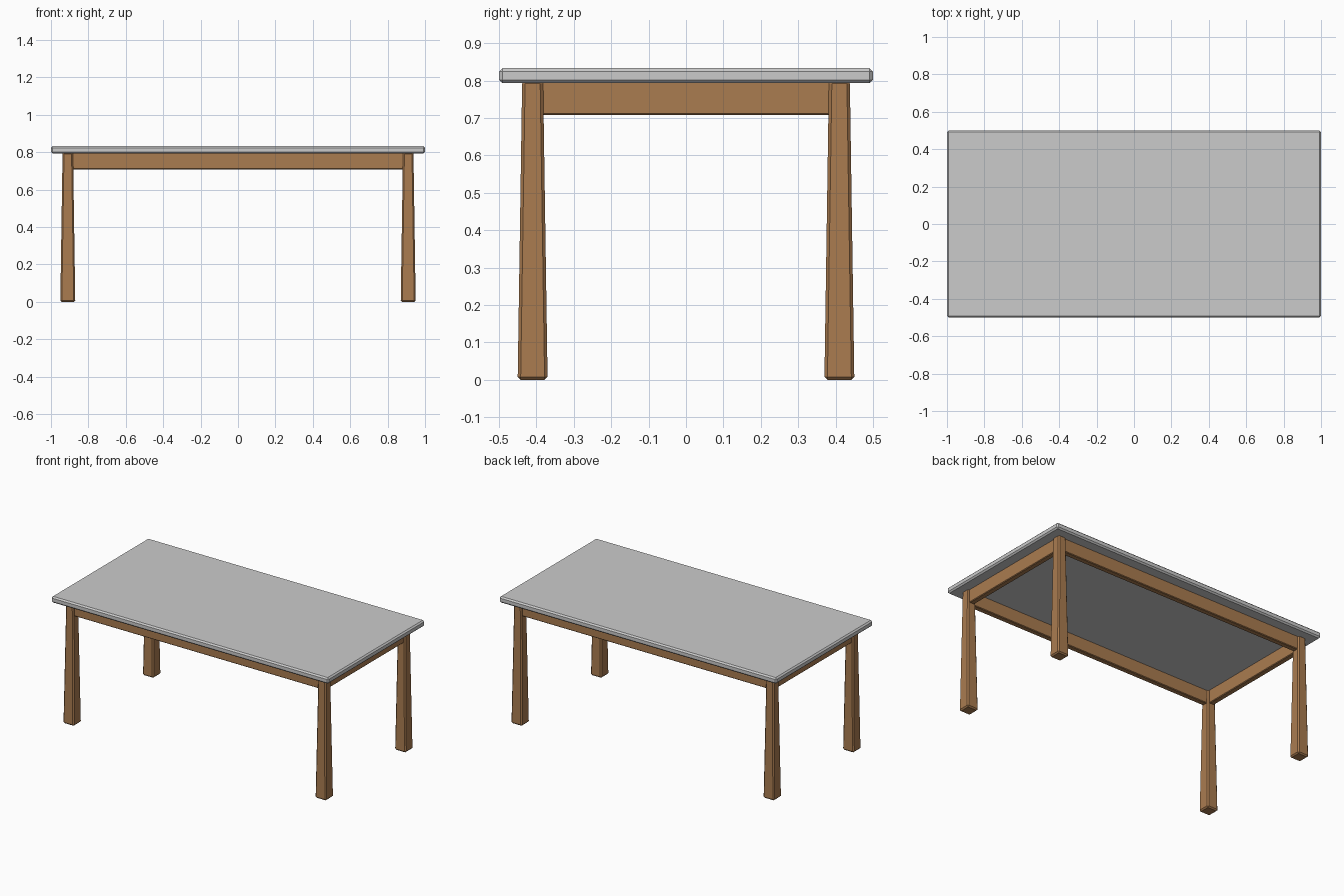
import bpy, bmesh

if "Cube" in bpy.data.objects:
    bpy.data.objects.remove(bpy.data.objects["Cube"])

wood = bpy.data.materials.new("wood")
wood.diffuse_color = (0.40, 0.20, 0.08, 1)
wood.use_nodes = True
wood.node_tree.nodes["Principled BSDF"].inputs["Base Color"].default_value = wood.diffuse_color


def block(name, loc, size, bevel, mat=None, taper=1.0):
    """Chamfered box; taper scales the top end."""
    bm = bmesh.new()
    bmesh.ops.create_cube(bm, size=1)
    for v in bm.verts:
        k = taper if v.co.z > 0 else 1.0
        v.co = (v.co.x * size[0] * k, v.co.y * size[1] * k, v.co.z * size[2])
    bmesh.ops.bevel(bm, geom=bm.edges[:], offset=bevel, segments=1,
                    affect='EDGES', profile=0.5)
    mesh = bpy.data.meshes.new(name)
    bm.to_mesh(mesh)
    bm.free()
    if mat:
        mesh.materials.append(mat)
    ob = bpy.data.objects.new(name, mesh)
    ob.location = loc
    bpy.context.collection.objects.link(ob)
    return ob


LEG_X, LEG_Y = 0.91, 0.41

# Table top
block("table_top", (0, 0, 0.813), (2.0, 1.0, 0.04), 0.009)

# Legs, narrowing towards the top
for sx, xn in ((-1, "left"), (1, "right")):
    for sy, yn in ((-1, "front"), (1, "back")):
        block(f"{yn}_{xn}_leg", (sx * LEG_X, sy * LEG_Y, 0.4), (0.08, 0.08, 0.8),
              0.008, wood, taper=0.7)

# Apron rails between the legs
for s, n in ((-1, "front"), (1, "back")):
    block(f"{n}_apron", (0, s * LEG_Y, 0.753), (2 * LEG_X, 0.036, 0.09), 0.004, wood)
for s, n in ((-1, "left"), (1, "right")):
    block(f"{n}_apron", (s * LEG_X, 0, 0.753), (0.036, 2 * LEG_Y, 0.09), 0.004, wood)
